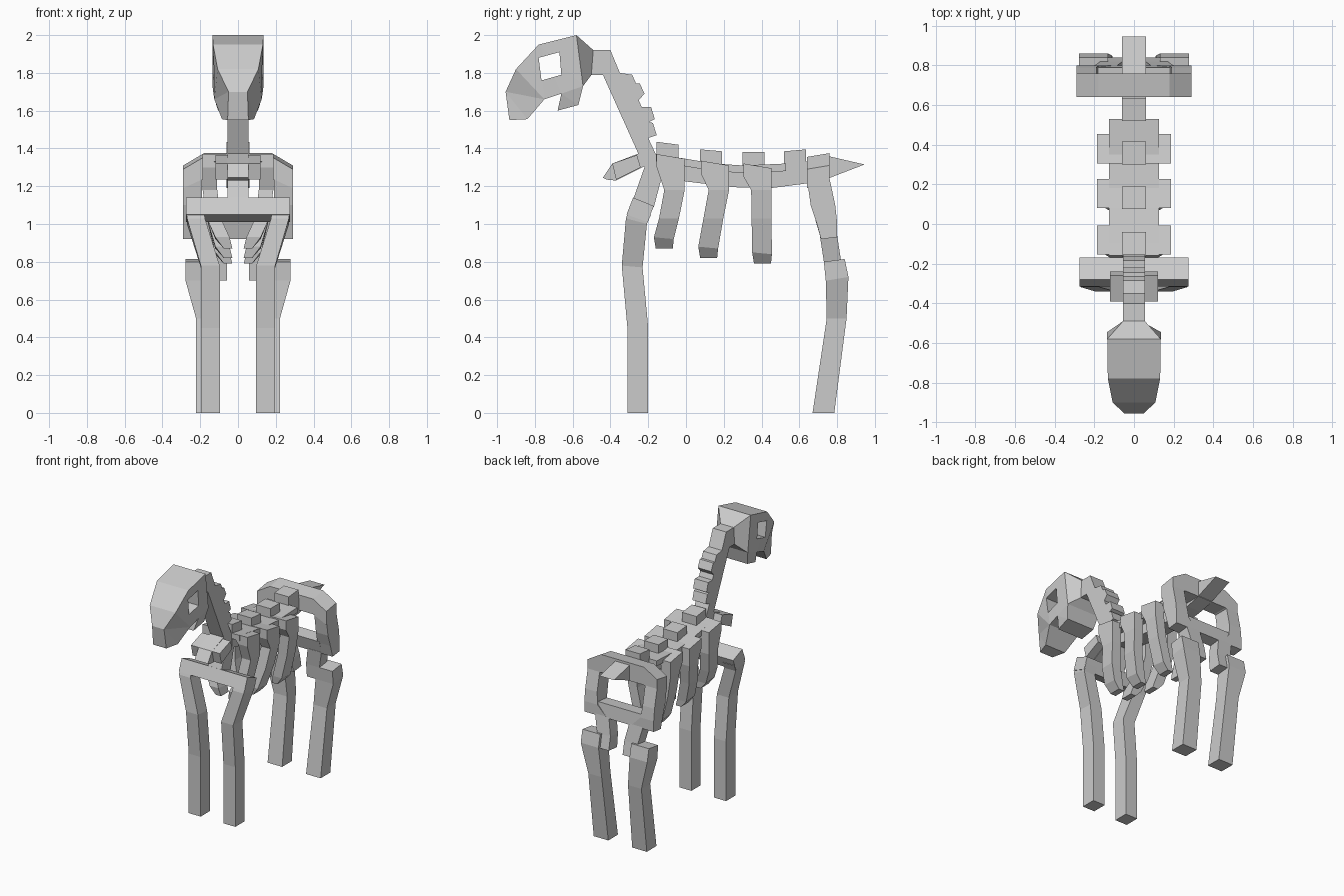
import bpy, bmesh


def build(name, verts, faces, mirror=False):
    me = bpy.data.meshes.new(name)
    me.from_pydata(verts, [], faces)
    bm = bmesh.new()
    bm.from_mesh(me)
    bmesh.ops.recalc_face_normals(bm, faces=bm.faces)
    bmesh.ops.triangulate(bm, faces=[f for f in bm.faces if len(f.verts) > 4])
    bm.to_mesh(me)
    bm.free()
    ob = bpy.data.objects.new(name, me)
    bpy.context.collection.objects.link(ob)
    if mirror:
        m = ob.modifiers.new("mirror", 'MIRROR')
        m.use_mirror_merge = False
    return ob


def loft(name, loops, mirror=False):
    n = len(loops[0])
    verts = [v for lp in loops for v in lp]
    faces = [[i * n + j, i * n + (j + 1) % n, (i + 1) * n + (j + 1) % n, (i + 1) * n + j]
             for i in range(len(loops) - 1) for j in range(n)]
    faces += [list(range(n))[::-1], list(range(len(verts) - n, len(verts)))]
    return build(name, verts, faces, mirror)


def side_profile(name, pts, w=None):
    """Side outline (y, z[, half width]) extruded across x."""
    pts = [(p[0], p[1], w if w else p[2]) for p in pts]
    return loft(name, [[(s * p[2], p[0], p[1]) for p in pts] for s in (-1, 1)])


def limb(name, rows):
    """Mirrored limb from rows (x0, x1, y front, y back, z front, z back)."""
    return loft(name, [[(a, f, zf), (b, f, zf), (b, k, zk), (a, k, zk)]
                       for a, b, f, k, zf, zk in rows], True)


# Skull with a square eye hole right through it
skull = side_profile("skull", [
    (-.58, 2.0, .135), (-.78, 1.95, .132), (-.90, 1.82, .108), (-.955, 1.70, .05),
    (-.935, 1.55, .055), (-.84, 1.555, .085), (-.75, 1.66, .125), (-.66, 1.69, .13),
    (-.68, 1.60, .105), (-.57, 1.63, .115), (-.545, 1.73, .135)])
eye = side_profile("eye_cutter", [(-.78, 1.88), (-.67, 1.91), (-.66, 1.79), (-.765, 1.76)], .3)
eye.hide_render = True
eye.hide_viewport = True
cut = skull.modifiers.new("eye_hole", 'BOOLEAN')
cut.operation = 'DIFFERENCE'
cut.solver = 'EXACT'
cut.object = eye

# Back of skull tapering into the neck
loft("skull_back", [
    [(-.135, -.58, 2.0), (.135, -.58, 2.0), (.135, -.545, 1.73), (-.135, -.545, 1.73)],
    [(-.055, -.49, 1.92), (.055, -.49, 1.92), (.055, -.50, 1.79), (-.055, -.50, 1.79)]])

# Neck with stepped vertebrae, running down to the shoulder
side_profile("neck", [
    (-.50, 1.92), (-.40, 1.92), (-.35, 1.80), (-.285, 1.79), (-.265, 1.745),
    (-.245, 1.745), (-.22, 1.69), (-.25, 1.655), (-.235, 1.62), (-.185, 1.62),
    (-.165, 1.555), (-.195, 1.54), (-.175, 1.535), (-.155, 1.47), (-.20, 1.455),
    (-.16, 1.37), (-.12, 1.28), (-.17, 1.09), (-.28, 1.13), (-.22, 1.30),
    (-.44, 1.79), (-.50, 1.79)], .056)

# Breastbone: wide plate and narrow tip
side_profile("breastbone_plate", [(-.26, 1.365), (-.39, 1.32), (-.37, 1.235), (-.24, 1.30)], .12)
side_profile("breastbone_tip", [(-.22, 1.385), (-.39, 1.32), (-.44, 1.245), (-.42, 1.235),
                                (-.37, 1.23), (-.22, 1.305)], .056)

# Sagging spine and flanking plate
top = [(-.16, 1.37), (0, 1.345), (.15, 1.32), (.30, 1.31), (.53, 1.32), (.76, 1.345)]
side_profile("spine", top + [(.76, 1.24), (.64, 1.215), (.45, 1.19), (.25, 1.195),
                             (0, 1.225), (-.16, 1.26)], .06)
side_profile("spine_plate", top[:5] + [(y, z - .04) for y, z in top[4::-1]], .126)

# Vertebrae along the back
for i, (y, zf, zb) in enumerate([(-.155, 1.435, 1.42), (.075, 1.395, 1.385), (.30, 1.38, 1.38),
                                 (.52, 1.385, 1.395), (.64, 1.345, 1.365)]):
    side_profile(f"vertebra_{i + 1}", [(y, zf), (y + .115, zb), (y + .115, 1.29), (y, 1.29)], .06)

# Tail wedge
side_profile("tail", [(.75, 1.36), (.945, 1.315), (.75, 1.24)], .06)

# Ribs: top y, middle y, bottom y, top z, bottom z
for i, (yt, ym, yb, zt, zb) in enumerate([(-.155, -.115, -.17, 1.36, .87),
                                          (.08, .12, .065, 1.325, .82),
                                          (.305, .345, .35, 1.31, .79)]):
    limb(f"rib_{i + 1}", [
        (.05, .187, yt, yt + .148, zt + .01, zt - .015),
        (.11, .187, yt, yt + .148, zt - .06, zt - .06),
        (.11, .187, ym, ym + .108, 1.18, 1.18),
        (.09, .165, (ym + yb) / 2, (ym + yb) / 2 + .105, 1.03, 1.03),
        (.045, .12, yb, yb + .105, zb + .06, zb + .05),
        (.03, .075, yb + .01, yb + .10, zb, zb)])

# Front legs joined by a crossbar
side_profile("shoulder_crossbar", [(-.28, 1.14), (-.17, 1.095), (-.205, 1.01), (-.315, 1.05)], .275)
limb("front_leg", [
    (.18, .275, -.30, -.185, 1.08, 1.05), (.175, .27, -.318, -.207, 1.03, 1.0),
    (.097, .197, -.34, -.23, .78, .77), (.095, .195, -.31, -.20, .45, .45),
    (.095, .195, -.31, -.20, 0, 0)])

# Pelvis frame: top arch, side pillars and lower bar
loft("hip_arch", [[(x, .64, zt - .02), (x, .76, zt), (x, .76, zb), (x, .64, zb)]
                  for x, zt, zb in [(-.29, 1.31, 1.19), (-.18, 1.375, 1.24),
                                    (.18, 1.375, 1.24), (.29, 1.31, 1.19)]])
limb("hip_pillar", [
    (.19, .29, .64, .76, 1.24, 1.24), (.19, .29, .66, .79, 1.1, 1.1),
    (.18, .29, .69, .80, 1.01, 1.01), (.10, .29, .715, .80, .92, .93)])
side_profile("hip_lower_bar", [(.685, 1.02), (.79, 1.03), (.80, .93), (.715, .92)], .20)

# Hind knees and lower legs
limb("hind_knee", [(.085, .20, .71, .80, .93, .94), (.058, .17, .73, .82, .80, .81),
                   (.058, .17, .74, .84, .70, .71)])
limb("hind_lower_leg", [
    (.13, .278, .73, .84, .80, .815), (.13, .278, .74, .86, .70, .72),
    (.11, .222, .745, .85, .50, .50), (.10, .222, .67, .785, 0, 0)])
